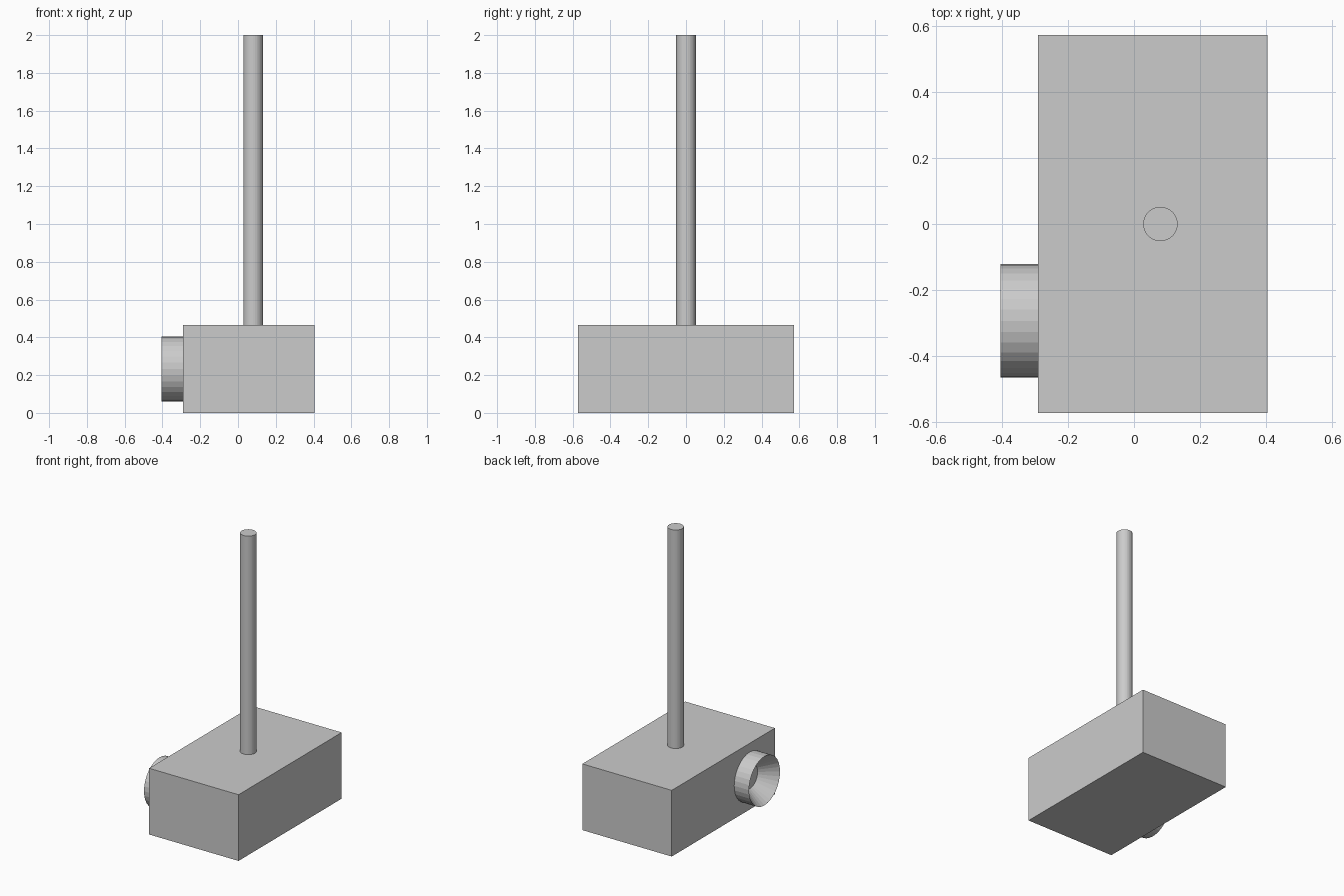
import bpy, bmesh
from math import pi, cos, sin

if "Cube" in bpy.data.objects:
    bpy.data.objects.remove(bpy.data.objects["Cube"])

def make_object(name, bm):
    bmesh.ops.recalc_face_normals(bm, faces=bm.faces)
    mesh = bpy.data.meshes.new(name)
    bm.to_mesh(mesh)
    bm.free()
    ob = bpy.data.objects.new(name, mesh)
    bpy.context.collection.objects.link(ob)
    return ob

# body block
bm = bmesh.new()
bmesh.ops.create_cube(bm, size=1)
bmesh.ops.scale(bm, vec=(0.695, 1.145, 0.465), verts=bm.verts)
bmesh.ops.translate(bm, vec=(0.0575, 0, 0.2325), verts=bm.verts)
make_object("body", bm)

# upright rod
bm = bmesh.new()
bmesh.ops.create_cone(bm, cap_ends=True, segments=32, radius1=0.052,
                      radius2=0.052, depth=1.535)
bmesh.ops.translate(bm, vec=(0.08, 0, 1.2325), verts=bm.verts)
make_object("rod", bm)

# side nozzle: ring around the x axis with a funnel-shaped recess
SIDES = 32
profile = [(-0.29, 0.172), (-0.405, 0.172), (-0.292, 0.085)]
bm = bmesh.new()
rings = [[bm.verts.new((x, -0.293 + r * cos(2 * pi * i / SIDES),
                        0.232 + r * sin(2 * pi * i / SIDES)))
          for i in range(SIDES)] for x, r in profile]
for a, b in zip(rings, rings[1:]):
    for i in range(SIDES):
        j = (i + 1) % SIDES
        bm.faces.new((a[i], a[j], b[j], b[i]))
bm.faces.new(rings[-1])
bm.faces.new(rings[0][::-1])
make_object("nozzle", bm)
